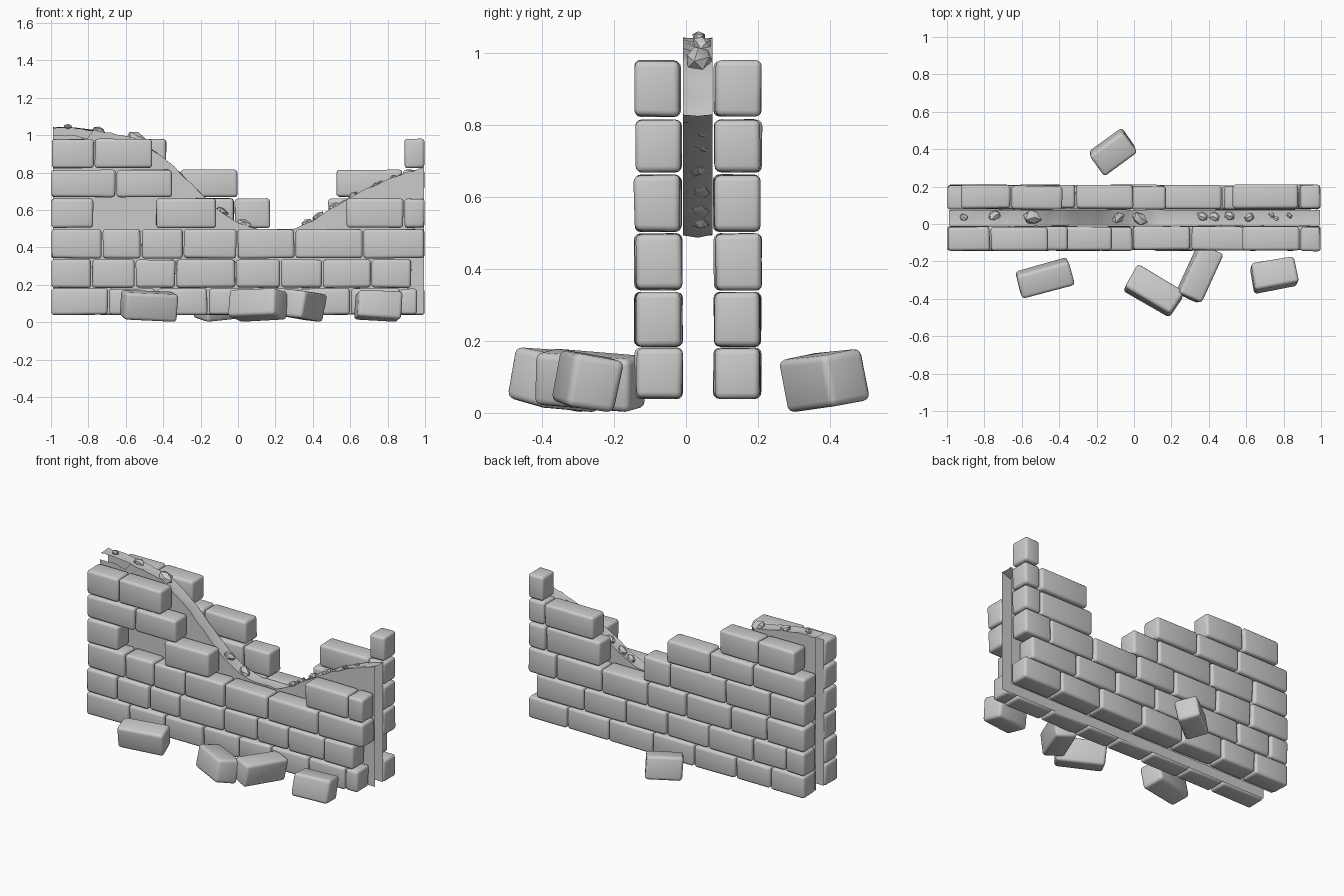
import bpy, bmesh, math, random
from mathutils import Vector, Matrix

if "Cube" in bpy.data.objects:
    bpy.data.objects.remove(bpy.data.objects["Cube"])
random.seed(4)


def finish(bm, name):
    bmesh.ops.recalc_face_normals(bm, faces=bm.faces)
    me = bpy.data.meshes.new(name)
    bm.to_mesh(me)
    bm.free()
    ob = bpy.data.objects.new(name, me)
    bpy.context.collection.objects.link(ob)
    return ob


def block(name, size, loc, bevel, jitter, rot=None):
    # slightly uneven box with rounded edges
    bm = bmesh.new()
    bmesh.ops.create_cube(bm, size=1)
    for v in bm.verts:
        v.co = Vector([v.co[i] * size[i] + random.uniform(-jitter, jitter) for i in range(3)])
    bmesh.ops.bevel(bm, geom=bm.edges[:], offset=bevel, segments=3, profile=0.5, affect='EDGES')
    m = rot.to_4x4() if rot else Matrix.Identity(4)
    bmesh.ops.transform(bm, matrix=Matrix.Translation(loc) @ m, verts=bm.verts)
    if rot:  # rest fallen stones on the ground
        low = min(v.co.z for v in bm.verts)
        bmesh.ops.translate(bm, vec=(0, 0, 0.003 - low), verts=bm.verts)
    return finish(bm, name)


# Courses: (bottom, top) and runs of joint positions for each face of the wall
courses = [(.04, .18), (.185, .335), (.342, .498), (.505, .662), (.67, .815), (.825, .98)]
front = [
    [[-1, -.692, -.437, -.16, .1, .33, .6, .867, .96]],
    [[-1, -.782, -.55, -.332, -.012, .228, .452, .712, .93]],
    [[-1, -.728, -.518, -.292, -.005, .305, .668, 1]],
    [[-1, -.77], [-.44, -.115], [.575, .887, 1]],
    [[-1, -.652, -.35]],
    [[-1, -.768, -.455]],
]
back = [
    [[-1, -.75, -.5, -.2, .1, .42, .72, 1]],
    [[-1, -.86, -.62, -.3, 0, .3, .6, .945]],
    [[-1, -.72, -.46, -.14, .14, .47, .8, 1]],
    [[-1, -.74, -.42, -.02, .175], [.48, .875, 1]],
    [[-1, -.622, -.312, 0], [.525, .88, 1]],
    [[-.93, -.658, -.38], [.885, 1]],
]
for side, rows, y in (("front", front, -.077), ("back", back, .143)):
    for r, runs in enumerate(rows):
        z0, z1 = courses[r]
        for run in runs:
            for a, b in zip(run, run[1:]):
                block(f"{side}_brick", (b - a - .007, .127, z1 - z0),
                      ((a + b) / 2, y + random.uniform(-.004, .004), (z0 + z1) / 2), .017, .0025)

# Broken mortar core: hollow shell of two sheets and a ragged top strip
pts = [(-1, 1.04), (-.9, 1.045), (-.75, 1.025), (-.55, .985), (-.455, .92), (-.35, .84), (-.2, .69),
       (-.1, .6), (0, .53), (.12, .497), (.3, .497), (.4, .545), (.55, .64), (.7, .72), (.85, .785), (1, .83)]


def top(x):
    for (xa, za), (xb, zb) in zip(pts, pts[1:]):
        if x <= xb:
            return za + (zb - za) * (x - xa) / (xb - xa)
    return pts[-1][1]


bm = bmesh.new()
prev = None
n = 64
for i in range(n + 1):
    x = -.99 + 1.985 * i / n
    z = top(x)
    e = lambda: random.uniform(-.004, .004)
    zf = z - .045 if x < -.8 else z          # front lip has broken away at the left
    col = [bm.verts.new(c) for c in ((x, -.008, .045), (x, -.008, zf + e()), (x, -.008, z + e()),
                                     (x, .033, z - .006 + e()), (x, .074, z + e()), (x, .074, .045))]
    if prev:
        for k in range(5):
            if k != 1:
                bm.faces.new((prev[k], col[k], col[k + 1], prev[k + 1]))
    prev = col
bmesh.ops.remove_doubles(bm, verts=bm.verts, dist=.0085)
finish(bm, "mortar_core")

# Rubble lodged along the broken top: x, y, half length
for x, y, s in [(-.91, .035, .026), (-.745, .045, .038), (-.545, .035, .055), (-.085, .035, .04), (.03, .03, .048),
                (.365, .04, .034), (.43, .04, .036), (.51, .045, .036), (.615, .035, .034), (.735, .05, .02),
                (.76, .03, .018), (.83, .045, .02)]:
    bm = bmesh.new()
    bmesh.ops.create_icosphere(bm, subdivisions=1, radius=1)
    for v in bm.verts:
        v.co *= random.uniform(.85, 1.1)
    slope = math.atan2(top(x + .05) - top(x - .05), .1)
    m = (Matrix.Translation((x, y, top(x) + s * .1)) @ Matrix.Rotation(-slope, 4, 'Y')
         @ Matrix.Rotation(random.uniform(-.6, .6), 4, 'Z') @ Matrix.Diagonal((s, s * .75, s * .55, 1)))
    bmesh.ops.transform(bm, matrix=m, verts=bm.verts)
    finish(bm, "rubble_stone")

# Fallen stones: x, y, length, width, heading, roll, pitch
for x, y, l, w, a, roll, pitch in [(-.475, -.29, .29, .135, 15, 12, 2), (.105, -.36, .29, .145, -30, -12, -3),
                                   (.35, -.265, .29, .13, 66, 8, 4), (.75, -.272, .235, .14, 10, -10, 3),
                                   (-.115, .385, .22, .14, 35, 10, -4)]:
    rot = (Matrix.Rotation(math.radians(a), 3, 'Z') @ Matrix.Rotation(math.radians(pitch), 3, 'Y')
           @ Matrix.Rotation(math.radians(roll), 3, 'X'))
    block("fallen_stone", (l, w, .148), (x, y, .1), .019, .005, rot)

# Smooth shading with crisp breaks
for ob in bpy.context.scene.objects:
    ob.select_set(True)
    bpy.context.view_layer.objects.active = ob
bpy.ops.object.shade_smooth_by_angle(angle=math.radians(32))
